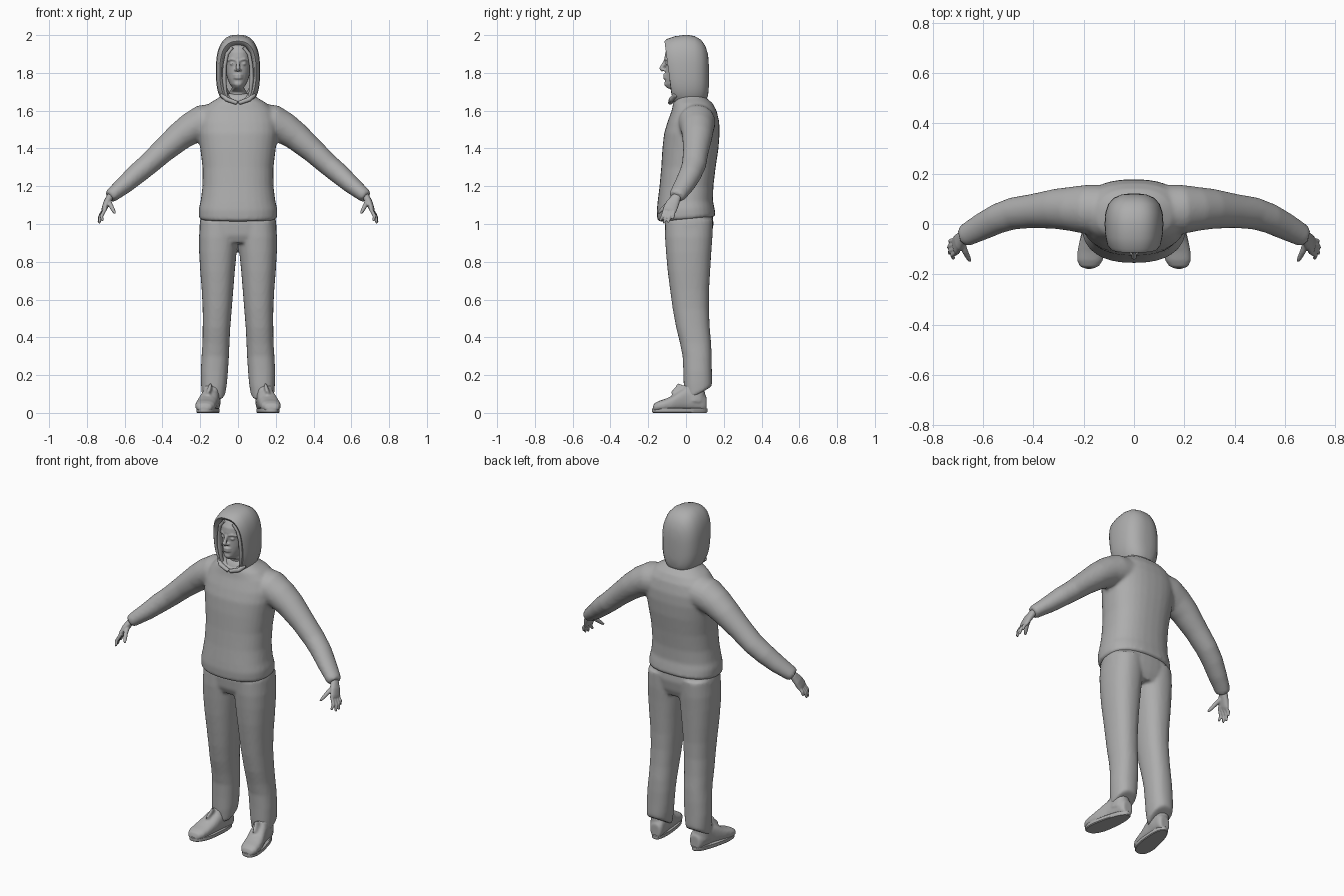
import bpy, bmesh, math
from mathutils import Vector as V

grey = bpy.data.materials.new("plain_grey")
grey.diffuse_color = (0.42, 0.42, 0.42, 1)


def ring(c, u, v, p=2.0, n=32):
    """Superellipse loop around c with half axes u and v."""
    pts = []
    for i in range(n):
        a = 2 * math.pi * i / n
        co, si = math.cos(a), math.sin(a)
        pts.append(V(c) + V(u) * math.copysign(abs(co) ** (2 / p), co)
                   + V(v) * math.copysign(abs(si) ** (2 / p), si))
    return pts


def column(rows, p=2.4, x=0.0):
    """Level rings from rows of (z, x0, x1, front y, back y[, tilt])."""
    out = []
    for z, x0, x1, y0, y1, *t in rows:
        tilt = t[0] if t else 0
        out.append(ring(((x0 + x1) / 2, (y0 + y1) / 2, z), ((x1 - x0) / 2, 0, 0),
                        (0, (y1 - y0) / 2, tilt), p))
    return out


def tube(rows, p=2.0, n=24, round_end=False):
    """Rings square to a path; rows of (x, y, z, radius, radius in y)."""
    out = []
    for i, (x, y, z, ra, rb) in enumerate(rows):
        t = (V(rows[min(i + 1, len(rows) - 1)][:3]) - V(rows[max(i - 1, 0)][:3])).normalized()
        ref = V((0, 1, 0)) if abs(t.y) < 0.9 else V((0, 0, 1))
        v = (ref - t * ref.dot(t)).normalized()
        u = v.cross(t)
        out.append(ring((x, y, z), u * ra, v * rb, p, n))
        if round_end and i == len(rows) - 1:
            out.append(ring(V((x, y, z)) + t * ra * 0.7, u * ra * 0.6, v * rb * 0.6, p, n))
    return out


def ball(c, rx, ry, rz, n=20):
    return [ring((c[0], c[1], c[2] + rz * math.cos(a)), (rx * math.sin(a), 0, 0),
                 (0, ry * math.sin(a), 0), 2, n)
            for a in [math.pi * (k + 0.3) / 10.6 for k in range(11)]]


def flip(rings):
    return [[V((-q.x, q.y, q.z)) for q in r] for r in rings]


def build(name, parts, pairs=(), voxel=0.0, smooth=4, angle=50):
    """Loft all parts into one object, mirroring the pairs; voxel fuses them."""
    bm = bmesh.new()
    for rings in list(parts) + [r for q in pairs for r in (q, flip(q))]:
        loops = [[bm.verts.new(q) for q in r] for r in rings]
        n = len(loops[0])
        for a, b in zip(loops, loops[1:]):
            for i in range(n):
                j = (i + 1) % n
                bm.faces.new((a[i], a[j], b[j], b[i]))
        bm.faces.new(loops[0])
        bm.faces.new(loops[-1])
    bmesh.ops.recalc_face_normals(bm, faces=bm.faces)
    me = bpy.data.meshes.new(name)
    bm.to_mesh(me)
    bm.free()
    me.materials.append(grey)
    ob = bpy.data.objects.new(name, me)
    bpy.context.collection.objects.link(ob)
    bpy.context.view_layer.objects.active = ob
    for o in bpy.context.selected_objects:
        o.select_set(False)
    ob.select_set(True)
    if voxel:
        m = ob.modifiers.new("fuse", 'REMESH')
        m.mode, m.voxel_size, m.use_smooth_shade = 'VOXEL', voxel, True
        bpy.ops.object.modifier_apply(modifier=m.name)
        m = ob.modifiers.new("soften", 'SMOOTH')
        m.factor, m.iterations = 0.5, smooth
        bpy.ops.object.modifier_apply(modifier=m.name)
    bpy.ops.object.shade_smooth_by_angle(angle=math.radians(angle))
    return ob


# Sweatshirt: torso with hem, and two sleeves fused on
torso = column([
    (1.025, -.200, .200, -.140, .145, .012), (1.035, -.208, .208, -.152, .157, .012),
    (1.08, -.208, .208, -.155, .150, .008), (1.12, -.198, .198, -.150, .143),
    (1.20, -.188, .188, -.140, .145), (1.30, -.188, .188, -.131, .157),
    (1.40, -.200, .200, -.125, .172), (1.48, -.212, .212, -.116, .178),
    (1.54, -.212, .212, -.098, .176), (1.60, -.190, .190, -.076, .162),
    (1.64, -.150, .150, -.068, .140), (1.67, -.100, .100, -.055, .105),
    (1.69, -.080, .080, -.040, .085)])
sleeve = tube([
    (.10, .055, 1.545, .095, .100), (.19, .058, 1.535, .095, .098),
    (.25, .060, 1.505, .084, .088), (.31, .060, 1.463, .075, .080),
    (.40, .052, 1.385, .064, .068), (.48, .042, 1.312, .058, .064),
    (.54, .022, 1.262, .055, .060), (.60, -.008, 1.208, .048, .055),
    (.645, -.032, 1.172, .041, .049), (.668, -.045, 1.153, .038, .045),
    (.680, -.051, 1.143, .032, .038)])
build("sweatshirt", [torso], [sleeve], 0.010, 4)

# Trousers: hips and two legs with sloping cuffs
hips = column([(.90, -.17, .17, -.09, .120), (.94, -.200, .200, -.108, .136),
               (1.0, -.204, .204, -.113, .146), (1.06, -.19, .19, -.11, .14)])
leg = column([
    (.098, .072, .187, .000, .130, .038), (.108, .066, .193, -.006, .138, .038),
    (.16, .058, .196, -.012, .138, .02), (.22, .053, .197, -.014, .137),
    (.30, .048, .193, -.018, .136), (.37, .045, .188, -.032, .133),
    (.45, .041, .187, -.052, .126), (.55, .033, .187, -.070, .121),
    (.65, .025, .192, -.084, .122), (.75, .017, .200, -.097, .128),
    (.85, .007, .206, -.106, .134), (.93, .000, .207, -.111, .140),
    (1.02, .000, .200, -.11, .142)], 2.3)
build("trousers", [hips], [leg], 0.010, 3)

# Hood: arches running back from the face opening, with a rolled rim
hood = []
for y, w, z0, z1, lean in [
        (.03, .070, 1.68, 1.93, .015), (-.05, .078, 1.665, 1.945, .018),
        (-.085, .086, 1.655, 1.955, .020), (-.092, .096, 1.645, 1.968, .022),
        (-.080, .106, 1.635, 1.980, .020), (-.045, .114, 1.625, 1.994, .012),
        (.00, .117, 1.615, 2.002, 0), (.045, .114, 1.620, 1.995, 0),
        (.080, .102, 1.630, 1.975, 0), (.104, .080, 1.650, 1.940, 0),
        (.117, .050, 1.680, 1.895, 0), (.121, .020, 1.73, 1.84, 0)]:
    hood.append(ring((0, y, (z0 + z1) / 2), (w, 0, 0), (0, -lean, (z1 - z0) / 2), 2.6, 48))
build("hood", [hood], angle=65)

# Collar fold under the chin
collar = [tube([(s * .088, -.055, 1.685, .012, .014), (s * .060, -.078, 1.660, .013, .014),
                (s * .004, -.083, 1.640, .011, .013)], n=14) for s in (1,)]
build("collar", [], collar, 0.005, 3)

# Head with nose, brows, eyes, lips and chin
head = column([
    (1.64, -.048, .048, -.035, .05), (1.70, -.046, .046, -.045, .05),
    (1.722, -.030, .030, -.104, .05), (1.74, -.044, .044, -.112, .05),
    (1.77, -.056, .056, -.112, .06), (1.80, -.064, .064, -.111, .07),
    (1.84, -.069, .069, -.109, .07), (1.88, -.071, .071, -.114, .07),
    (1.91, -.069, .069, -.109, .07), (1.94, -.058, .058, -.090, .06),
    (1.96, -.035, .035, -.06, .04)], 2.1)
nose = tube([(0, -.106, 1.872, .008, .008), (0, -.119, 1.845, .009, .010),
             (0, -.131, 1.823, .012, .012), (0, -.121, 1.812, .010, .010)], n=14)
lips = [tube([(-.024, -.103, z, .005, .005), (-.010, -.114, z + .001, .007, .008),
              (.010, -.114, z + .001, .007, .008), (.024, -.103, z, .005, .005)], n=12)
        for z in (1.787, 1.773)]
chin = ball((0, -.101, 1.742), .022, .014, .016)
brow = tube([(.012, -.109, 1.868, .006, .007), (.034, -.104, 1.873, .006, .007),
             (.054, -.086, 1.866, .005, .006)], n=12)
eye = ball((.030, -.098, 1.848), .014, .011, .007)
nostril = ball((.011, -.114, 1.815), .008, .010, .007)
build("head", [head, nose, chin] + lips, [brow, eye, nostril], 0.0045, 2)

# Hair locks hanging beside the face
lock = tube([(.030, -.085, 1.935, .010, .014), (.058, -.084, 1.90, .010, .014),
             (.070, -.076, 1.84, .010, .016), (.073, -.070, 1.77, .011, .018),
             (.066, -.066, 1.70, .009, .014), (.058, -.062, 1.665, .005, .008)], n=14)
build("hair", [], [lock], angle=60)

# Hands: palm, four fingers and a thumb
palm = tube([(.655, -.037, 1.165, .020, .024), (.680, -.052, 1.140, .019, .025),
             (.696, -.070, 1.110, .018, .034), (.708, -.084, 1.080, .014, .037),
             (.713, -.089, 1.068, .010, .034)], 2.3)
fingers = [tube([(.700, y0, 1.085, .010, .010), ((.715 + x) / 2 + .006, (y0 + y1) / 2, (1.07 + z) / 2, .0095, .0095),
                 (x, y1, z + .006, .007, .007)], n=12, round_end=True)
           for y0, y1, x, z in [(-.110, -.136, .718, 1.014), (-.096, -.116, .733, 1.002),
                                (-.080, -.094, .737, 1.005), (-.064, -.070, .731, 1.024)]]
thumb = tube([(.686, -.068, 1.122, .014, .014), (.672, -.108, 1.095, .012, .012),
              (.660, -.132, 1.072, .010, .010), (.653, -.145, 1.060, .007, .007)],
             n=12, round_end=True)
build("hands", [], [palm, thumb] + fingers, 0.004, 2)

# Shoes: rounded upper, padded ankle and flat sole, toes turned out
upper = [ring((cx, y, .008 + h / 2), (w, 0, 0), (0, 0, h / 2), 2.5)
         for y, cx, w, h in [
             (-.176, .179, .020, .024), (-.168, .178, .038, .042), (-.145, .175, .051, .055),
             (-.110, .170, .055, .066), (-.070, .163, .054, .084), (-.035, .154, .051, .108),
             (.000, .146, .047, .128), (.050, .138, .045, .128), (.090, .133, .041, .105),
             (.108, .131, .030, .080)]]
ankle = column([(.06, .092, .190, -.02, .10), (.115, .096, .186, -.022, .10),
                (.138, .098, .184, -.020, .09, .012), (.155, .104, .178, -.008, .08, .01)])
tongue = tube([(.162, -.060, .090, .012, .030), (.152, -.030, .122, .012, .032),
               (.146, -.018, .146, .009, .030)], n=16)
build("shoes", [], [upper, ankle, tongue], 0.007, 3)


def sole_ring(z, grow):
    pts = []
    for q in ring((0, -.033, z), (.052 + grow, 0, 0), (0, .145 + grow, 0), 2.5, 40):
        f = (.112 - q.y) / .29          # 0 at heel, 1 at toe
        waist = .82 + .28 * min(1, f * 1.35)
        pts.append(V((.131 + .048 * f + q.x * waist, q.y, z)))
    return pts


build("soles", [], [[sole_ring(0, -.003), sole_ring(.004, .001),
                     sole_ring(.022, .001), sole_ring(.026, -.004)]], angle=40)
